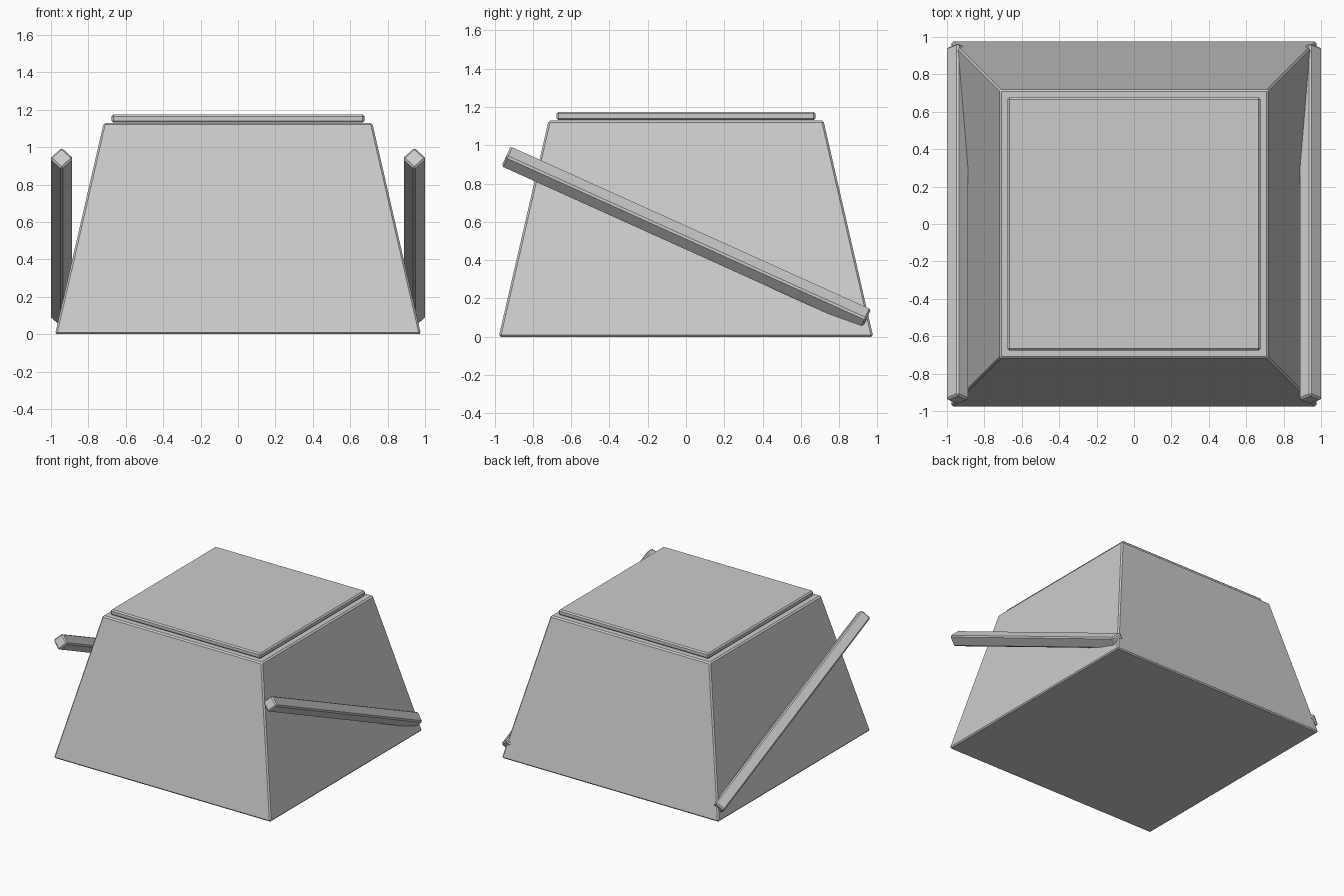
import bpy
import bmesh
import math
from mathutils import Matrix

if "Cube" in bpy.data.objects:
    bpy.data.objects.remove(bpy.data.objects["Cube"])


def block(name, size, loc, rot=None, top_scale=1.0, bevel=0.01):
    """Bevelled box, optionally tapered towards the top."""
    bm = bmesh.new()
    bmesh.ops.create_cube(bm, size=1)
    for v in bm.verts:
        k = top_scale if v.co.z > 0 else 1.0
        v.co.x *= size[0] * k
        v.co.y *= size[1] * k
        v.co.z *= size[2]
    bmesh.ops.bevel(bm, geom=bm.edges[:], offset=bevel, segments=1,
                    affect='EDGES', profile=0.5)
    m = Matrix.Translation(loc)
    if rot:
        m = m @ rot
    bm.transform(m)
    mesh = bpy.data.meshes.new(name)
    bm.to_mesh(mesh)
    bm.free()
    obj = bpy.data.objects.new(name, mesh)
    bpy.context.collection.objects.link(obj)
    return obj


# Tapered body
block("body", (1.956, 1.956, 1.13), (0, 0, 0.565), top_scale=0.734)

# Thin slab on top
block("top_slab", (1.352, 1.352, 0.044), (0, 0, 1.153))

# Sloping side rails, turned onto their edges, high at the front
front, back = (-0.94, 0.942), (0.943, 0.092)
dy, dz = back[0] - front[0], back[1] - front[1]
tilt = (Matrix.Rotation(math.atan2(dz, dy), 4, 'X')
        @ Matrix.Rotation(math.radians(45), 4, 'Y'))
for side, x in (("left", -0.943), ("right", 0.943)):
    block(side + "_rail", (0.09, math.hypot(dy, dz), 0.09),
          (x, (front[0] + back[0]) / 2, (front[1] + back[1]) / 2), tilt)
